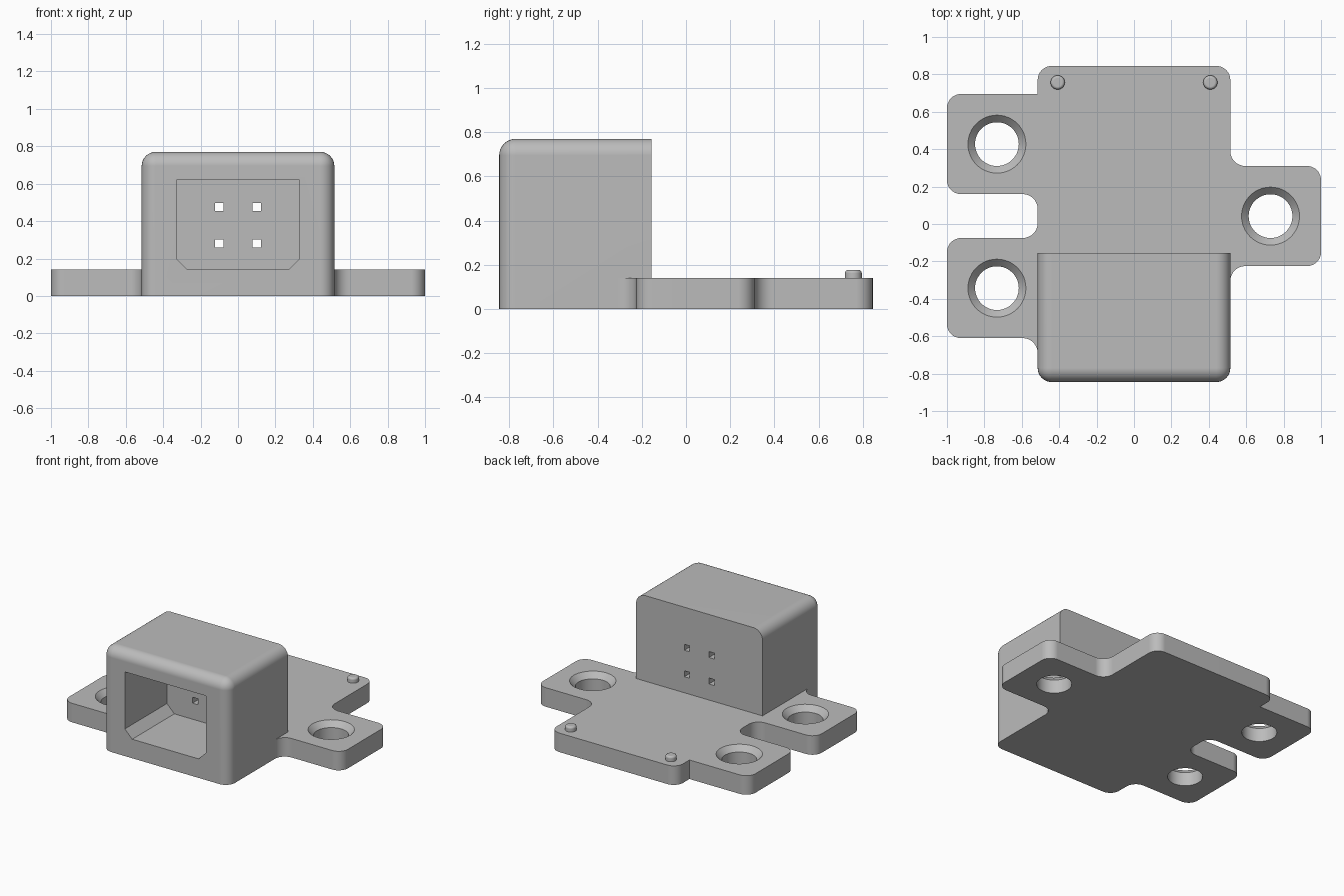
import bpy, bmesh, math
from mathutils import Vector, Matrix

if "Cube" in bpy.data.objects:
    bpy.data.objects.remove(bpy.data.objects["Cube"])

grey = bpy.data.materials.new("plain grey")
grey.diffuse_color = (0.5, 0.5, 0.5, 1)
grey.use_nodes = True
grey.node_tree.nodes["Principled BSDF"].inputs["Base Color"].default_value = grey.diffuse_color


def make(name, bm):
    bmesh.ops.recalc_face_normals(bm, faces=bm.faces[:])
    me = bpy.data.meshes.new(name)
    bm.to_mesh(me)
    bm.free()
    me.materials.append(grey)
    ob = bpy.data.objects.new(name, me)
    bpy.context.collection.objects.link(ob)
    return ob


def prism(name, pts, direction):
    """Extrude a closed 3D outline along a vector."""
    bm = bmesh.new()
    face = bm.faces.new([bm.verts.new(p) for p in pts])
    ext = bmesh.ops.extrude_face_region(bm, geom=[face])
    bmesh.ops.translate(bm, vec=direction,
                        verts=[v for v in ext["geom"] if isinstance(v, bmesh.types.BMVert)])
    return make(name, bm)


def box(name, lo, hi):
    x0, y0, z0 = lo
    x1, y1, z1 = hi
    return prism(name, [(x0, y0, z0), (x1, y0, z0), (x1, y1, z0), (x0, y1, z0)], (0, 0, z1 - z0))


def cone(name, x, y, z0, z1, r0, r1, seg=48):
    bm = bmesh.new()
    bmesh.ops.create_cone(bm, cap_ends=True, segments=seg, radius1=r0, radius2=r1, depth=z1 - z0,
                          matrix=Matrix.Translation((x, y, (z0 + z1) / 2)))
    return make(name, bm)


def rounded(corners, steps=8):
    """Fillet every (x, y, radius) right-angle corner of an outline."""
    pts = []
    for i, (x, y, r) in enumerate(corners):
        p = Vector((x, y))
        if r == 0:
            pts.append((x, y, 0))
            continue
        a = (Vector(corners[i - 1][:2]) - p).normalized()
        b = (Vector(corners[(i + 1) % len(corners)][:2]) - p).normalized()
        for k in range(steps + 1):
            t = k / steps * math.pi / 2
            q = p + r * (a * (1 - math.sin(t)) + b * (1 - math.cos(t)))
            pts.append((q.x, q.y, 0))
    return pts


def combine(target, tool, op):
    mod = target.modifiers.new("combine", 'BOOLEAN')
    mod.operation, mod.object, mod.solver = op, tool, 'EXACT'
    bpy.context.view_layer.objects.active = target
    bpy.ops.object.modifier_apply(modifier=mod.name)
    bpy.data.objects.remove(tool)


W, T, R, F = 0.515, 0.14, 0.075, 0.08

# Base plate with three mounting tabs
outline = [(-W, -0.75, 0), (W, -0.75, 0),
           (W, -0.225, F), (1, -0.225, R), (1, 0.31, R), (W, 0.31, F),
           (W, 0.845, R), (-W, 0.845, R),
           (-W, 0.695, 0), (-1, 0.695, R), (-1, 0.16, R), (-W, 0.16, F),
           (-W, -0.075, F), (-1, -0.075, R), (-1, -0.61, R), (-W, -0.61, F)]
plate = prism("base_plate", rounded(outline), (0, 0, T))

# Housing block: rounded front uprights and rounded top, flat rear
housing = box("housing", (-W, -0.845, 0), (W, -0.155, 0.77))
bm = bmesh.new()
bm.from_mesh(housing.data)
edges = []
for e in bm.edges:
    mid = (e.verts[0].co + e.verts[1].co) / 2
    front, top, side = mid.y < -0.8, mid.z > 0.7, abs(mid.x) > 0.5
    if (front and side and not mid.z < 0.1) or (top and front) or (top and side):
        edges.append(e)
bmesh.ops.bevel(bm, geom=edges, offset=R, offset_type='OFFSET', segments=8, profile=0.5,
                affect='EDGES')
bm.to_mesh(housing.data)
bm.free()
combine(plate, housing, 'UNION')
body = plate
body.name = "connector_body"

# Plug socket with chamfered lower corners
s, c = 0.33, 0.06
profile = [(-s, T + c), (-s + c, T), (s - c, T), (s, T + c), (s, 0.62), (-s, 0.62)]
combine(body, prism("socket_cutter", [(x, -0.95, z) for x, z in profile], (0, 0.595, 0)),
        'DIFFERENCE')

# Square contact holes through the rear wall
h = 0.022
for x in (-0.1, 0.1):
    for z in (0.28, 0.475):
        combine(body, box("contact_cutter", (x - h, -0.5, z - h), (x + h, 0, z + h)), 'DIFFERENCE')

# Countersunk screw holes
for x, y in ((-0.733, 0.427), (-0.733, -0.343), (0.73, 0.042)):
    combine(body, cone("hole_cutter", x, y, -0.1, 0.3, 0.117, 0.117), 'DIFFERENCE')
    combine(body, cone("countersink_cutter", x, y, 0.10, 0.18, 0.117, 0.193), 'DIFFERENCE')

# Locating pegs with softened tops
pegs = []
for x, side in ((-0.408, "left"), (0.408, "right")):
    peg = cone("locating_peg_" + side, x, 0.757, T - 0.02, 0.177, 0.038, 0.038, 32)
    bm = bmesh.new()
    bm.from_mesh(peg.data)
    rim = [e for e in bm.edges if all(v.co.z > 0.17 for v in e.verts)]
    bmesh.ops.bevel(bm, geom=rim, offset=0.015, segments=4, profile=0.5, affect='EDGES')
    bm.to_mesh(peg.data)
    bm.free()
    pegs.append(peg)

# Merge coplanar leftovers on the body
bm = bmesh.new()
bm.from_mesh(body.data)
bmesh.ops.remove_doubles(bm, verts=bm.verts[:], dist=0.0002)
bmesh.ops.dissolve_limit(bm, angle_limit=math.radians(0.5), verts=bm.verts[:], edges=bm.edges[:])
bm.to_mesh(body.data)
bm.free()

# Smooth rounded areas, keep hard edges crisp
for ob in [body] + pegs:
    bpy.ops.object.select_all(action='DESELECT')
    ob.select_set(True)
    bpy.context.view_layer.objects.active = ob
    bpy.ops.object.shade_smooth_by_angle(angle=math.radians(30))
    mod = ob.modifiers.new("weighted normals", 'WEIGHTED_NORMAL')
    mod.keep_sharp = True
